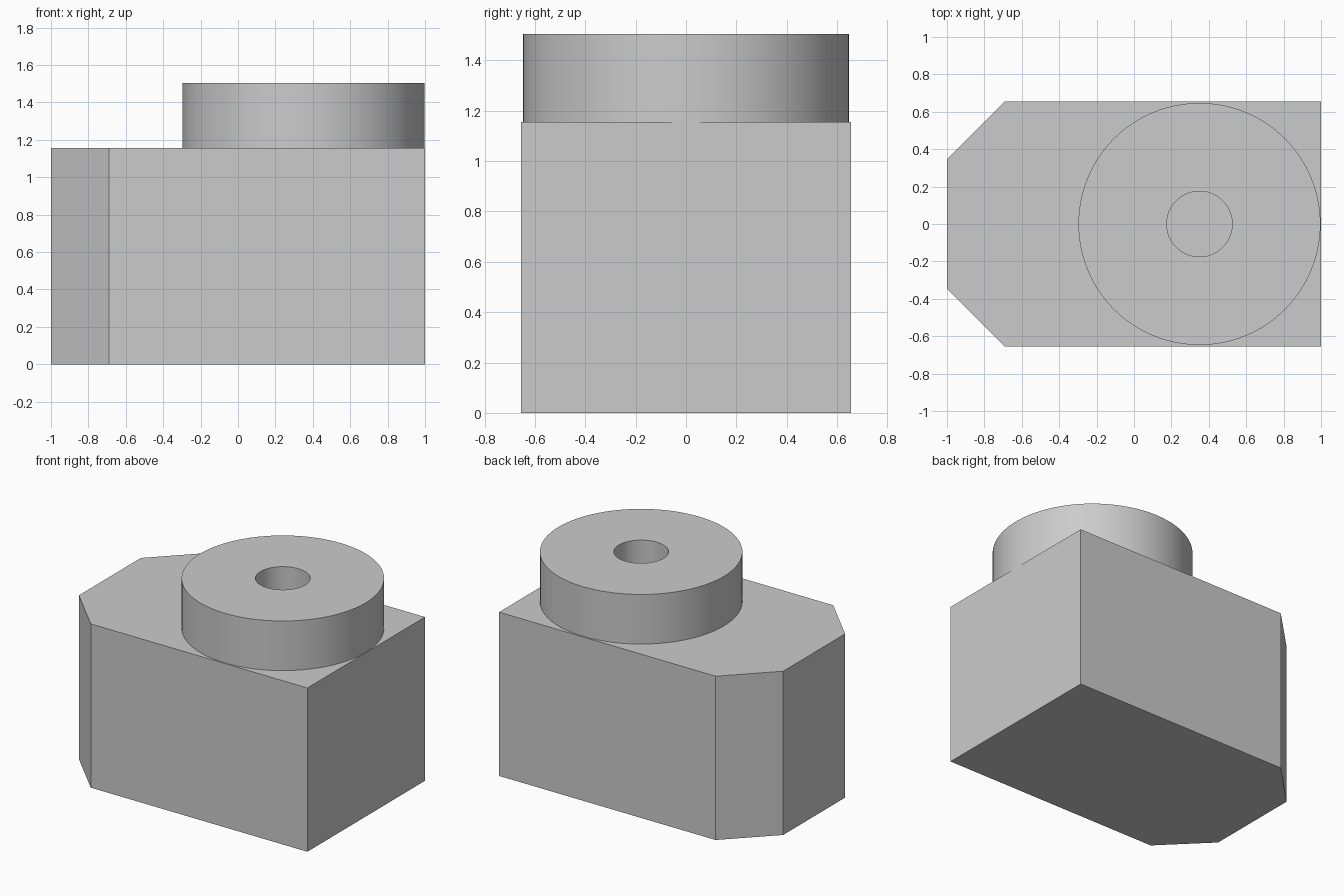
import bpy
import bmesh
from math import pi, radians
from mathutils import Vector

if "Cube" in bpy.data.objects:
    bpy.data.objects.remove(bpy.data.objects["Cube"])

BLOCK_TOP = 1.155
HALF_WIDTH = 0.655
BOSS_TOP = 1.505
BOSS_X = 0.35
BOSS_RADIUS = 0.647
BORE_RADIUS = 0.175

grey = bpy.data.materials.new("plain grey")
grey.use_nodes = True
colour = (0.6, 0.6, 0.6, 1)
grey.diffuse_color = colour
grey.node_tree.nodes["Principled BSDF"].inputs["Base Color"].default_value = colour


def finish(bm, name):
    bmesh.ops.recalc_face_normals(bm, faces=bm.faces)
    mesh = bpy.data.meshes.new(name)
    bm.to_mesh(mesh)
    bm.free()
    mesh.materials.append(grey)
    obj = bpy.data.objects.new(name, mesh)
    bpy.context.collection.objects.link(obj)
    return obj


# Housing block: outline with two chamfered corners, extruded upwards
half = [(1, HALF_WIDTH), (-0.69, HALF_WIDTH), (-1, 0.345)]
outline = half + [(x, -y) for x, y in reversed(half)]
bm = bmesh.new()
base = bm.faces.new([bm.verts.new((x, y, 0)) for x, y in outline])
top = bmesh.ops.extrude_face_region(bm, geom=[base], use_keep_orig=True)["geom"]
bmesh.ops.translate(bm, vec=(0, 0, BLOCK_TOP),
                    verts=[v for v in top if isinstance(v, bmesh.types.BMVert)])
finish(bm, "housing_block")

# Round boss with a central bore, spun from its cross-section
section = [(BORE_RADIUS, BLOCK_TOP), (BORE_RADIUS, BOSS_TOP),
           (BOSS_RADIUS, BOSS_TOP), (BOSS_RADIUS, BLOCK_TOP)]
bm = bmesh.new()
points = [bm.verts.new((BOSS_X + r, 0, z)) for r, z in section]
edges = [bm.edges.new((points[i], points[(i + 1) % 4])) for i in range(4)]
bmesh.ops.spin(bm, geom=points + edges, cent=Vector((BOSS_X, 0, 0)),
               axis=(0, 0, 1), angle=2 * pi, steps=96, use_merge=True)
bmesh.ops.remove_doubles(bm, verts=bm.verts, dist=0.0001)
# Leave the underside open where it rests on the block
under = [f for f in bm.faces if all(abs(v.co.z - BLOCK_TOP) < 0.001 for v in f.verts)]
bmesh.ops.recalc_face_normals(bm, faces=bm.faces)
bmesh.ops.delete(bm, geom=under, context="FACES")
boss = finish(bm, "bored_boss")

bpy.ops.object.select_all(action="DESELECT")
boss.select_set(True)
bpy.context.view_layer.objects.active = boss
bpy.ops.object.shade_smooth_by_angle(angle=radians(30))
